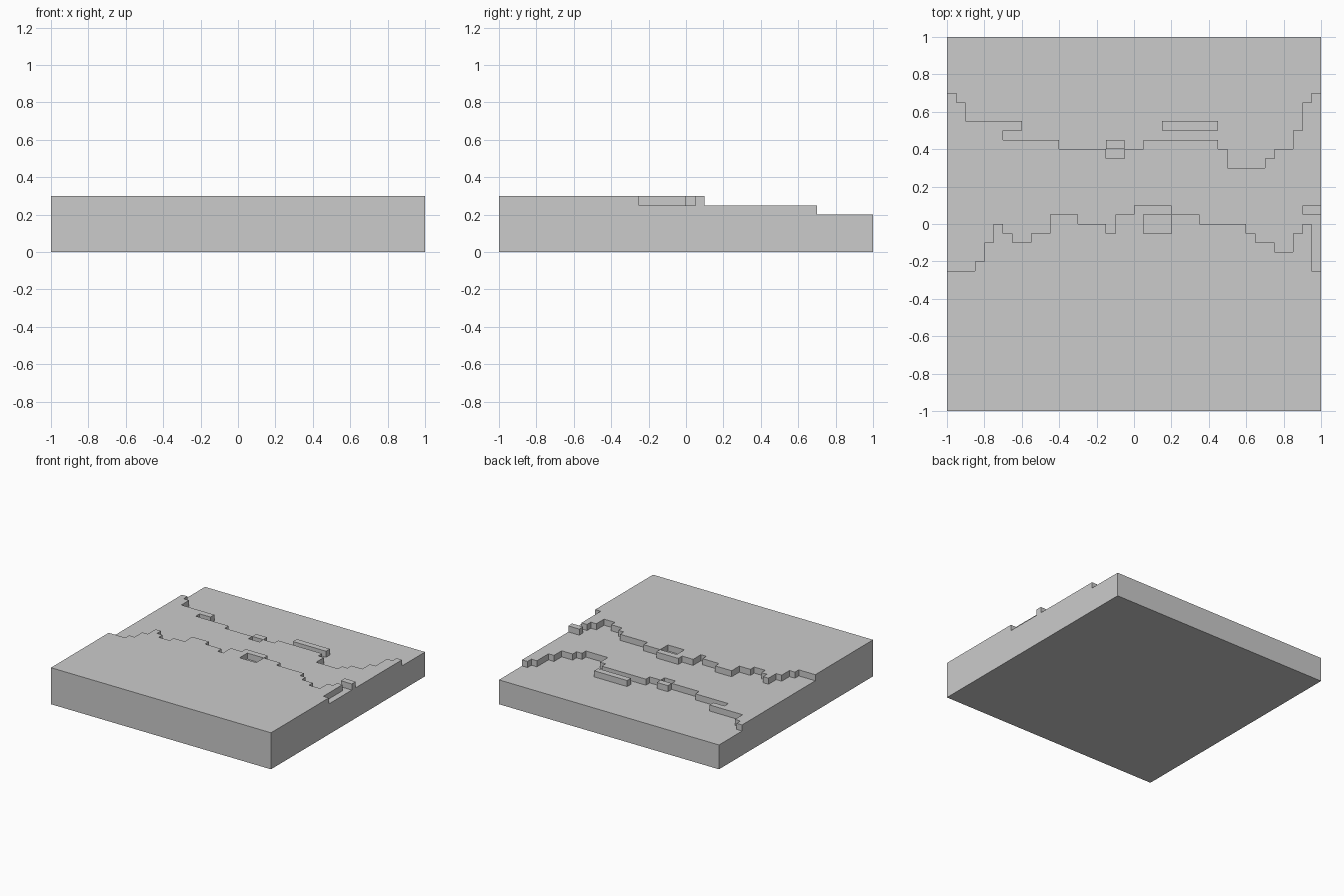
import bpy, bmesh, math

if "Cube" in bpy.data.objects:
    bpy.data.objects.remove(bpy.data.objects["Cube"])

CELL, N = 0.05, 40
LEVELS = [0.0, 0.2, 0.25, 0.3]

# Terrace fronts as (x where the run ends, y of the edge)
UPPER = [(-.85, -.25), (-.8, -.2), (-.75, -.1), (-.7, 0), (-.65, -.05), (-.55, -.1),
         (-.45, -.05), (-.3, .05), (-.15, 0), (-.1, -.05), (0, .05), (.2, .1),
         (.35, .05), (.6, 0), (.65, -.05), (.75, -.1), (.85, -.15), (.9, -.05),
         (.95, 0), (1, -.25)]
MIDDLE = [(-.95, .7), (-.9, .65), (-.7, .55), (-.4, .45), (.05, .4), (.45, .45),
          (.5, .4), (.7, .3), (.75, .35), (.85, .4), (.9, .5), (.95, .65), (1, .7)]
# Pits and islands as (x0, x1, y0, y1, level)
PATCHES = [(.05, .2, -.05, .05, 2), (.9, 1, .05, .1, 3), (-.7, -.6, .5, .55, 2),
           (-.15, -.05, .35, .4, 1), (-.15, -.05, .4, .45, 2), (.15, .45, .5, .55, 2)]


def edge_at(front, x):
    return next(y for end, y in front if x < end)


def level(i, j):
    if not (0 <= i < N and 0 <= j < N):
        return 0
    x, y = -1 + (i + .5) * CELL, -1 + (j + .5) * CELL
    for x0, x1, y0, y1, lv in PATCHES:
        if x0 < x < x1 and y0 < y < y1:
            return lv
    return 1 + (y < edge_at(MIDDLE, x)) + (y < edge_at(UPPER, x))


bm = bmesh.new()


def quad(*pts):
    bm.faces.new([bm.verts.new((-1 + a * CELL, -1 + b * CELL, LEVELS[k])) for a, b, k in pts])


# Outer skin of the stepped block: top, bottom and riser faces
for i in range(N):
    for j in range(N):
        h = level(i, j)
        ring = [(i, j), (i + 1, j), (i + 1, j + 1), (i, j + 1)]
        quad(*[(a, b, h) for a, b in ring])
        quad(*[(a, b, 0) for a, b in reversed(ring)])
        for s, (di, dj) in enumerate([(0, -1), (1, 0), (0, 1), (-1, 0)]):
            p, q = ring[s], ring[(s + 1) % 4]
            for k in range(level(i + di, j + dj), h):
                quad((*p, k), (*q, k), (*q, k + 1), (*p, k + 1))

# Weld and merge coplanar cells
bmesh.ops.remove_doubles(bm, verts=bm.verts[:], dist=1e-4)
bmesh.ops.dissolve_limit(bm, angle_limit=math.radians(1), use_dissolve_boundaries=False,
                         verts=bm.verts[:], edges=bm.edges[:])
mesh = bpy.data.meshes.new("terraced_ground")
bm.to_mesh(mesh)
bm.free()
bpy.context.collection.objects.link(bpy.data.objects.new("terraced_ground", mesh))
